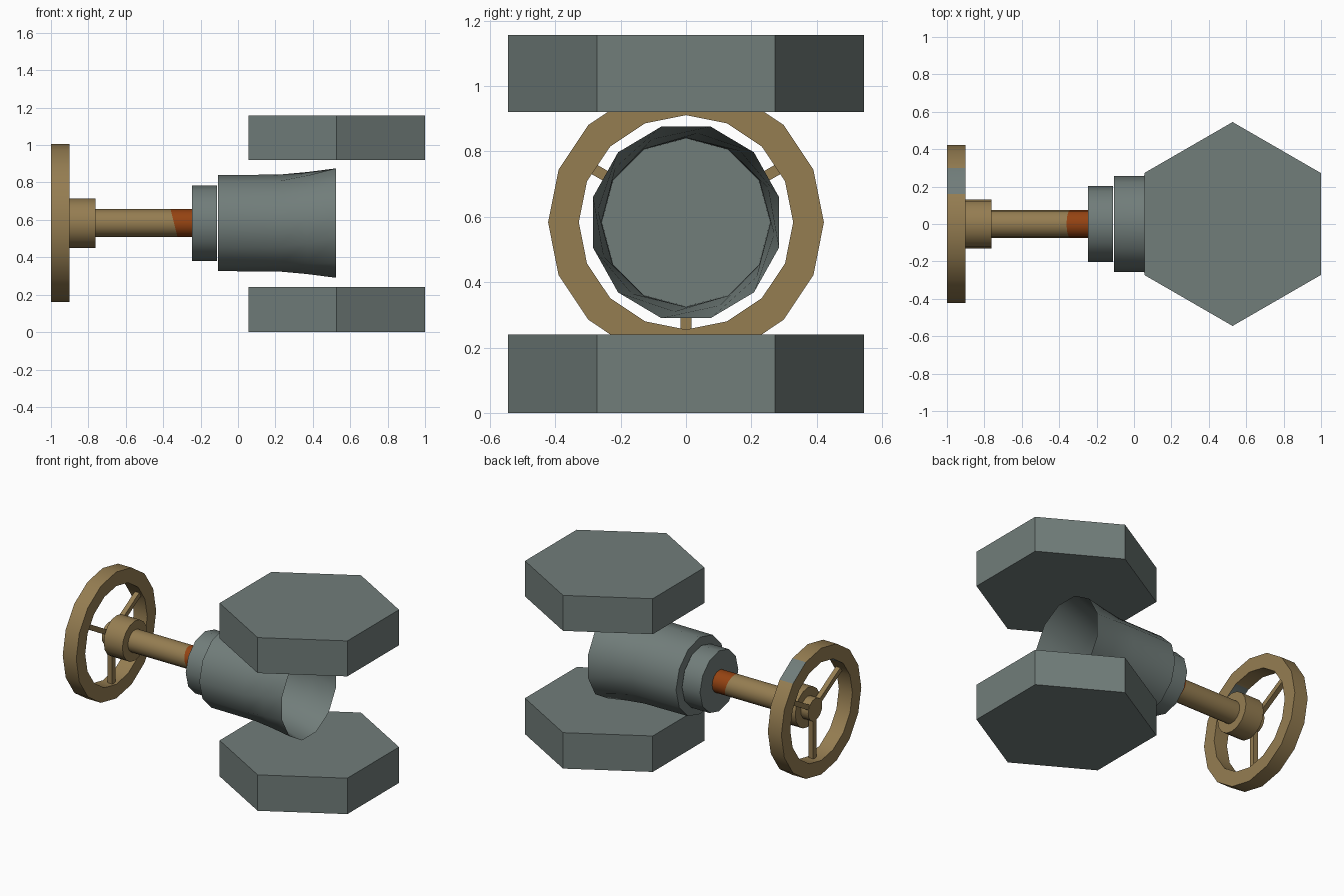
import bpy, bmesh, math
from math import cos, sin, pi, radians
from mathutils import Matrix, Vector

cube = bpy.data.objects.get("Cube")
if cube:
    bpy.data.objects.remove(cube, do_unlink=True)

AXIS_Z = 0.583


def material(name, rgb):
    m = bpy.data.materials.new(name)
    m.use_nodes = True
    m.diffuse_color = (*rgb, 1)
    m.node_tree.nodes["Principled BSDF"].inputs["Base Color"].default_value = (*rgb, 1)
    return m


GREY = material("grey_steel", (0.165, 0.205, 0.195))
BRASS = material("dull_brass", (0.30, 0.205, 0.083))
RUST = material("rust_orange", (0.30, 0.056, 0.006))


def finish(name, bm, mats, smooth=True):
    """Turn a bmesh into a named, shaded object."""
    me = bpy.data.meshes.new(name)
    bm.to_mesh(me)
    bm.free()
    ob = bpy.data.objects.new(name, me)
    bpy.context.collection.objects.link(ob)
    for m in mats:
        me.materials.append(m)
    if smooth:
        bpy.ops.object.select_all(action='DESELECT')
        ob.select_set(True)
        bpy.context.view_layer.objects.active = ob
        bpy.ops.object.shade_smooth_by_angle(angle=radians(35))
    return ob


def ring(bm, x, ry, rz, sides, turn=0.0):
    """Loop of vertices around the valve axis, starting at the top."""
    angles = [turn + 2 * pi * i / sides for i in range(sides)]
    return [bm.verts.new((x, ry * sin(a), AXIS_Z + rz * cos(a))) for a in angles]


def bridge(bm, a, b):
    n = len(a)
    return [bm.faces.new((a[i], a[(i + 1) % n], b[(i + 1) % n], b[i])) for i in range(n)]


def drum(x0, x1, r, sides):
    """Closed cylinder along the valve axis."""
    bm = bmesh.new()
    a, b = ring(bm, x0, r, r, sides), ring(bm, x1, r, r, sides)
    bridge(bm, a, b)
    bm.faces.new(a)
    bm.faces.new(b)
    bmesh.ops.recalc_face_normals(bm, faces=bm.faces)
    return bm


# Upper and lower hexagonal slabs
for name, z0, z1 in (("lower_slab", 0, 0.24), ("upper_slab", 0.92, 1.157)):
    bm = bmesh.new()
    bmesh.ops.create_cone(bm, cap_ends=True, segments=6, radius1=0.545, radius2=0.545,
                          depth=z1 - z0,
                          matrix=Matrix.Translation((0.527, 0, (z0 + z1) / 2))
                          @ Matrix.Rotation(pi / 2, 4, 'Z'))
    # corners point to front and back
    top = max(bm.verts, key=lambda v: abs(v.co.y))
    if abs(top.co.y) < 0.53:
        bmesh.ops.rotate(bm, verts=bm.verts, cent=(0.527, 0, 0),
                         matrix=Matrix.Rotation(pi / 6, 3, 'Z'))
    finish(name, bm, [GREY], smooth=False)

# Pipe body: open flared mouth, closed at the flange end
bm = bmesh.new()
rings = [ring(bm, -0.106, 0.257, 0.257, 12),
         ring(bm, 0.22, 0.259, 0.259, 12),
         ring(bm, 0.37, 0.272, 0.275, 12, radians(7.5)),
         ring(bm, 0.525, 0.294, 0.303, 12, radians(15))]
for a, b in zip(rings, rings[1:]):
    bridge(bm, a, b)
bm.faces.new(rings[0])
bmesh.ops.recalc_face_normals(bm, faces=bm.faces)
if bm.faces[0].normal.z < 0:
    bmesh.ops.reverse_faces(bm, faces=bm.faces)
finish("pipe_body", bm, [GREY])

# Flange collar and hub
finish("flange_collar", drum(-0.245, -0.112, 0.202, 12), [GREY])
finish("wheel_hub", drum(-0.9, -0.762, 0.132, 16), [BRASS])

# Stem, split by a slanted cut where the rust begins
bm = drum(-0.955, -0.24, 0.074, 16)
cut_at, cut_dir = Vector((-0.342, 0, AXIS_Z)), Vector((1, 0, 0.25))
bmesh.ops.bisect_plane(bm, geom=bm.verts[:] + bm.edges[:] + bm.faces[:],
                       plane_co=cut_at, plane_no=cut_dir)
for f in bm.faces:
    f.material_index = int((f.calc_center_median() - cut_at).dot(cut_dir) > 0)
finish("valve_stem", bm, [BRASS, RUST])

# Handwheel rim with bare grey patches
bm = bmesh.new()
loops = [ring(bm, x, r, r, 16) for x, r in
         ((-1, 0.422), (-0.9, 0.422), (-0.9, 0.328), (-1, 0.328))]
sides = [bridge(bm, loops[i], loops[(i + 1) % 4]) for i in range(4)]
sides[0][1].material_index = 1
sides[2][-2].material_index = 1
bmesh.ops.recalc_face_normals(bm, faces=bm.faces)
finish("handwheel_rim", bm, [BRASS, GREY])

# Three spokes, one straight down
for i in range(3):
    bm = bmesh.new()
    bmesh.ops.create_cube(bm, size=1)
    bmesh.ops.scale(bm, verts=bm.verts, vec=(0.033, 0.033, 0.335))
    bmesh.ops.translate(bm, verts=bm.verts, vec=(0, 0, -0.1675))
    bmesh.ops.rotate(bm, verts=bm.verts, matrix=Matrix.Rotation(2 * pi * i / 3, 3, 'X'))
    bmesh.ops.translate(bm, verts=bm.verts, vec=(-0.935, 0, AXIS_Z))
    finish(f"wheel_spoke_{i + 1}", bm, [BRASS], smooth=False)
